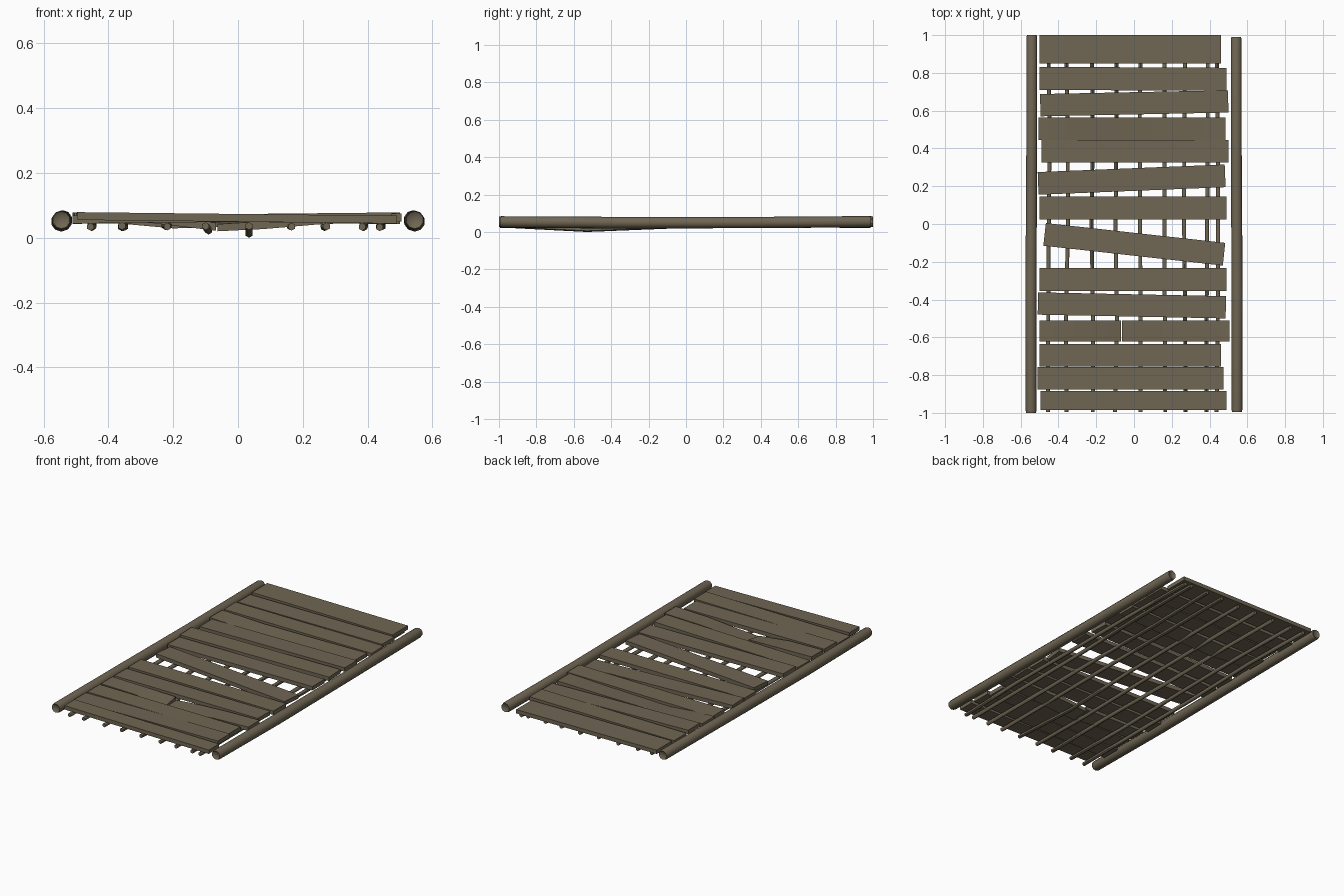
import bpy, bmesh, math, random
from mathutils import Vector

if "Cube" in bpy.data.objects:
    bpy.data.objects.remove(bpy.data.objects["Cube"])
random.seed(4)

wood = bpy.data.materials.new("weathered wood")
wood.diffuse_color = (0.16, 0.133, 0.087, 1)
wood.use_nodes = True
wood.node_tree.nodes["Principled BSDF"].inputs["Base Color"].default_value = wood.diffuse_color


def finish(name, bm, angle):
    bmesh.ops.recalc_face_normals(bm, faces=bm.faces)
    me = bpy.data.meshes.new(name)
    bm.to_mesh(me)
    bm.free()
    ob = bpy.data.objects.new(name, me)
    bpy.context.collection.objects.link(ob)
    me.materials.append(wood)
    bpy.context.view_layer.objects.active = ob
    ob.select_set(True)
    bpy.ops.object.shade_smooth_by_angle(angle=math.radians(angle))
    ob.select_set(False)


def loft(name, rings, angle=40, dish=0.0):
    """Skin a list of rings; dish hollows both end caps."""
    bm = bmesh.new()
    vs = [[bm.verts.new(p) for p in r] for r in rings]
    n = len(vs[0])
    for a, b in zip(vs, vs[1:]):
        for i in range(n):
            j = (i + 1) % n
            bm.faces.new((a[i], a[j], b[j], b[i]))
    caps = [bm.faces.new(vs[0]), bm.faces.new(vs[-1])]
    bmesh.ops.recalc_face_normals(bm, faces=bm.faces)
    if dish:
        bmesh.ops.inset_individual(bm, faces=caps, thickness=0.006, depth=-dish)
    finish(name, bm, angle)


def plank(name, sections):
    """Each section: x, front y, back y, front top z, back top z, thickness."""
    rings = []
    for x, yf, yb, zf, zb, t in sections:
        rings.append([(x, yf, zf - t), (x, yb, zb - t), (x, yb, zb), (x, yf, zf)])
    loft(name, rings, 30)


def tube(name, path, sides, dish=0.0):
    """Path points: x, y, z, radius, running along y."""
    rings = []
    for x, y, z, r in path:
        rings.append([(x + r * math.cos(2 * math.pi * (i + .5) / sides), y,
                       z + r * math.sin(2 * math.pi * (i + .5) / sides))
                      for i in range(sides)])
    loft(name, rings, 60, dish)


# Straight deck planks: left x, right x, left front y, right front y, width, left z, right z
T = 0.024
planks = [
    (-.50, .46, .85, .85, .15, .076, .070),
    (-.50, .49, .71, .705, .122, .070, .075),
    (-.495, .50, .57, .59, .118, .079, .066),
    (-.49, .50, .325, .325, .12, .068, .078),
    (-.505, .485, .155, .195, .12, .078, .066),
    (-.50, .49, .025, .025, .12, .070, .074),
    (-.48, .47, -.115, -.22, .12, .072, .070),
    (-.50, .49, -.355, -.355, .123, .076, .068),
    (-.51, .485, -.48, -.50, .118, .067, .077),
    (-.50, .46, -.755, -.755, .12, .075, .070),
    (-.51, .475, -.875, -.875, .118, .068, .078),
    (-.495, .49, -.985, -.985, .10, .079, .068),
]
for k, (xl, xr, yl, yr, w, zl, zr) in enumerate(planks):
    # the strongly skewed plank has square-cut ends that lean with it
    lean = (yr - yl) / (xr - xl) * w
    secs = []
    for x, y, z in ((xl, yl, zl), (xr, yr, zr)):
        secs.append((x, y, y + w, z, z, T))
    rings = [[(x, yf, zf - t), (x - lean, yb, zb - t), (x - lean, yb, zb), (x, yf, zf)]
             for x, yf, yb, zf, zb, t in secs]
    loft("deck_plank_%02d" % (k + 1), rings, 30)

# Warped plank sagging along one edge
plank("warped_plank", [
    (-.505, .445, .565, .074, .074, T),
    (-.40, .445, .565, .071, .072, T),
    (-.20, .445, .565, .053, .066, T),
    (.20, .445, .565, .064, .070, T),
    (.485, .445, .565, .074, .074, T)])

# Plank snapped in two, both halves dipping at the break
plank("broken_plank_left", [
    (-.50, -.622, -.51, .075, .075, T),
    (-.27, -.622, -.51, .070, .071, T),
    (-.068, -.622, -.51, .046, .066, T)])
plank("broken_plank_right", [
    (-.064, -.622, -.51, .042, .047, .022),
    (.08, -.622, -.51, .051, .060, T),
    (.28, -.622, -.51, .068, .070, T),
    (.505, -.622, -.51, .075, .075, T)])

# Side rail logs, gently uneven
for side, y0, y1 in ((-1, -1.0, 1.0), (1, -.995, .99)):
    path = [(side * .545, y0, .055, .027), (side * .545, y0 + .012, .054, .030),
            (side * .546, -.4, .050, .031), (side * .542, .3, .050, .030),
            (side * .541, y1 - .012, .055, .030), (side * .541, y1, .055, .027)]
    tube("left_rail_log" if side < 0 else "right_rail_log", path, 10, .006)

# Thin support rods under the deck; the middle one sags below the broken plank
for k, x in enumerate((-.45, -.355, -.22, -.095, .035, .165, .27, .385, .44)):
    path = []
    for y in (-.995, -.53, 0, .5, .985):
        z = .036 + random.uniform(-.004, .004)
        if y == -.53:
            z = .012 if k == 4 else (.022 if k == 3 else z)
        path.append((x + random.uniform(-.006, .006), y, z, .012))
    tube("support_rod_%d" % (k + 1), path, 6)
